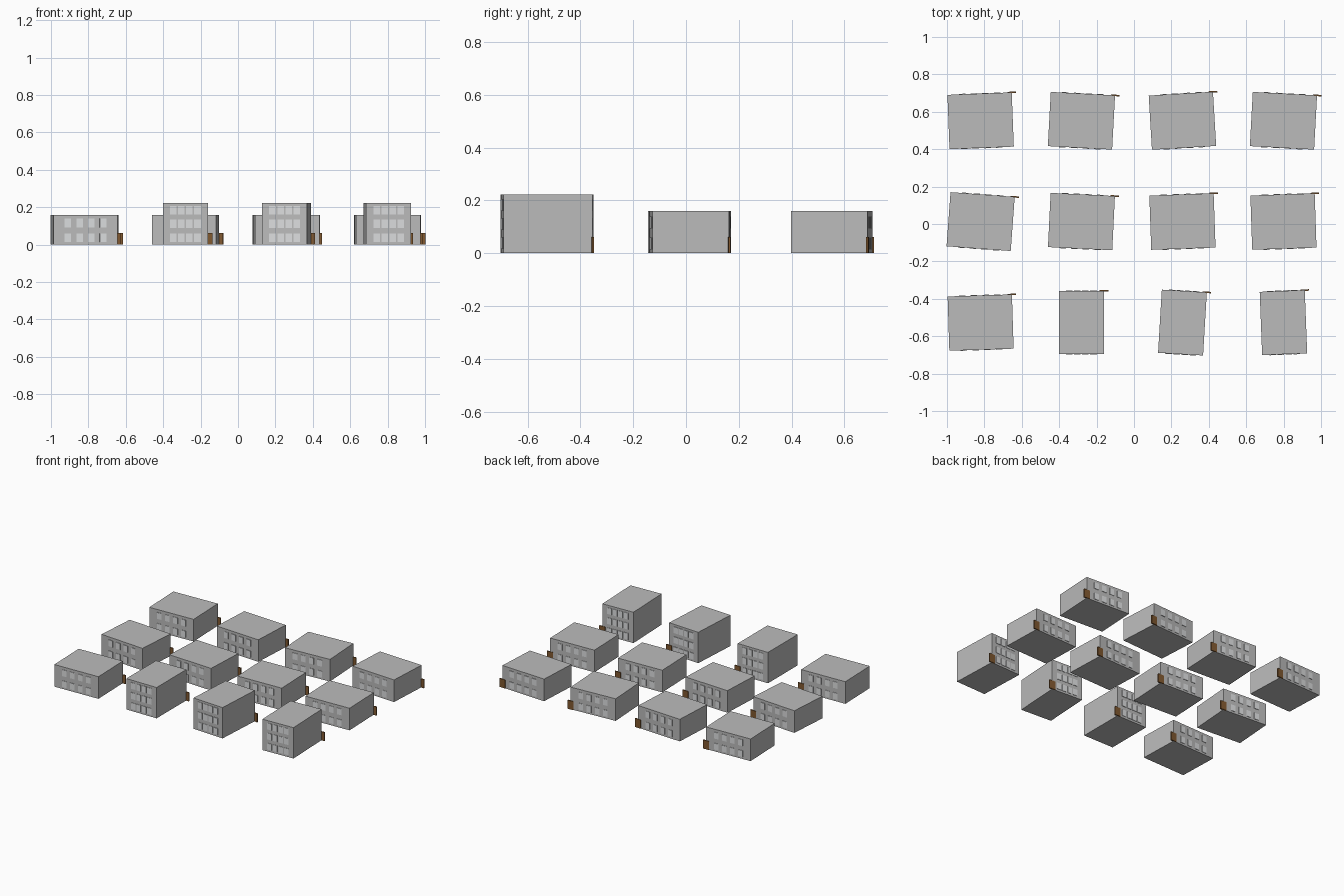
import bpy, bmesh, math
from mathutils import Matrix, Vector

if "Cube" in bpy.data.objects:
    bpy.data.objects.remove(bpy.data.objects["Cube"])


def material(name, rgb):
    m = bpy.data.materials.new(name)
    m.diffuse_color = (*rgb, 1)
    m.use_nodes = True
    m.node_tree.nodes["Principled BSDF"].inputs["Base Color"].default_value = m.diffuse_color
    return m


WALL = material("wall grey", (0.5, 0.5, 0.5))
GLASS = material("window light grey", (0.72, 0.73, 0.74))
WOOD = material("door brown", (0.22, 0.10, 0.03))


def boxes(name, items, mat, place):
    """One object made of boxes, each given as (centre, size)."""
    bm = bmesh.new()
    for centre, size in items:
        bmesh.ops.create_cube(
            bm, size=1,
            matrix=Matrix.Translation(centre) @ Matrix.Diagonal((*size, 1)))
    me = bpy.data.meshes.new(name)
    bm.to_mesh(me)
    bm.free()
    me.materials.append(mat)
    ob = bpy.data.objects.new(name, me)
    ob.matrix_world = place
    bpy.context.collection.objects.link(ob)


# house types: width, depth, height, window spacing, window row heights
LOW = (0.344, 0.290, 0.159, 0.0625, (0.037, 0.116))
TALL = (0.241, 0.338, 0.222, 0.043, (0.038, 0.111, 0.183))
PLATE = 0.006


def house(number, kind, x, y, degrees):
    w, d, h, step, rows = kind
    place = Matrix.Translation((x, y, 0)) @ Matrix.Rotation(math.radians(degrees), 4, 'Z')
    boxes(f"house_body_{number}", [((0, 0, h / 2), (w, d, h))], WALL, place)
    # four columns of window plates on front and back walls
    panes = [((step * (c - 1.5), side * d / 2, z), (0.035, PLATE, 0.046))
             for side in (-1, 1) for c in range(4) for z in rows]
    boxes(f"windows_{number}", panes, GLASS, place)
    # door plate set on the back right corner
    boxes(f"door_{number}", [((w / 2, d / 2, 0.031), (0.046, PLATE + 0.002, 0.062))],
          WOOD, place)


COLUMNS = (-0.82, -0.281, 0.259, 0.799)
ROWS = [
    (0.552, (2.2, -3.1, 3.4, -3.1), (LOW, LOW, LOW, LOW)),
    (0.013, (-4.2, -2.8, 2.0, 1.9), (LOW, LOW, LOW, LOW)),
    (-0.527, (1.8, 0.0, -3.4, 2.2), (LOW, TALL, TALL, TALL)),
]
n = 1
for y, angles, kinds in ROWS:
    for x, a, kind in zip(COLUMNS, angles, kinds):
        house(n, kind, x, y, a)
        n += 1
